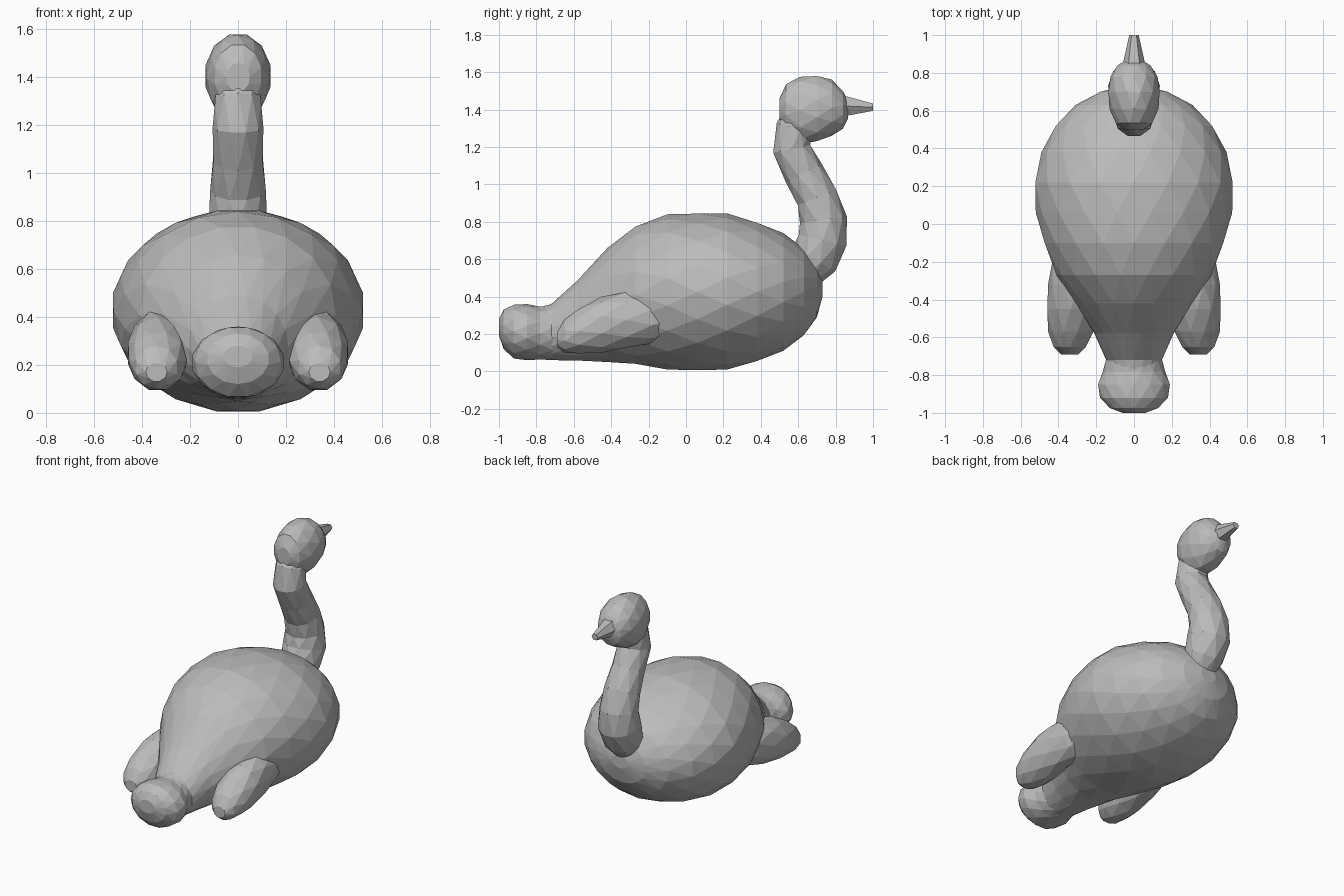
import bpy
import bmesh
from math import sin, cos, pi, atan2
from mathutils import Vector

default_cube = bpy.data.objects.get("Cube")
if default_cube:
    bpy.data.objects.remove(default_cube, do_unlink=True)

# One plain grey for the whole bird
GREY = (0.5, 0.5, 0.5, 1.0)
grey = bpy.data.materials.new("plain grey")
grey.use_nodes = True
grey.diffuse_color = GREY
grey.node_tree.nodes["Principled BSDF"].inputs["Base Color"].default_value = GREY


def loft(name, rings, sides, stagger=True):
    """Skin rings of (centre, half width, half height, tilt) with flat triangles."""
    bm = bmesh.new()
    loops = []
    for i, (centre, width, height, tilt) in enumerate(rings):
        across = Vector((1, 0, 0))
        up = Vector((0, -sin(tilt), cos(tilt)))
        shift = 0.5 * (i % 2) if stagger else 0
        loop = []
        for k in range(sides):
            angle = 2 * pi * (k + shift) / sides
            point = Vector(centre) + across * width * cos(angle) + up * height * sin(angle)
            loop.append(bm.verts.new(point))
        loops.append(loop)
    for i, (a, b) in enumerate(zip(loops, loops[1:])):
        for k in range(sides):
            n = (k + 1) % sides
            if not stagger:
                bm.faces.new((a[k], a[n], b[n], b[k]))
            elif i % 2 == 0:
                bm.faces.new((a[k], a[n], b[k]))
                bm.faces.new((a[n], b[n], b[k]))
            else:
                bm.faces.new((a[k], a[n], b[n]))
                bm.faces.new((a[k], b[n], b[k]))
    bm.faces.new(loops[0])
    bm.faces.new(loops[-1])
    bmesh.ops.recalc_face_normals(bm, faces=bm.faces)
    mesh = bpy.data.meshes.new(name)
    bm.to_mesh(mesh)
    bm.free()
    mesh.materials.append(grey)
    obj = bpy.data.objects.new(name, mesh)
    bpy.context.collection.objects.link(obj)
    return obj


def upright(profile, x=0.0):
    """Rings facing along y from (y, bottom, top, half width)."""
    return [((x, y, (low + top) / 2), w, (top - low) / 2, 0) for y, low, top, w in profile]


# Body: plump egg tapering towards the tail
body = [
    (-0.8, 0.08, 0.34, 0.13), (-0.72, 0.06, 0.36, 0.15), (-0.58, 0.055, 0.49, 0.21),
    (-0.42, 0.05, 0.66, 0.31), (-0.27, 0.035, 0.78, 0.41), (-0.1, 0.01, 0.84, 0.48),
    (0.06, 0, 0.85, 0.52), (0.22, 0.01, 0.845, 0.53), (0.38, 0.05, 0.80, 0.49),
    (0.52, 0.11, 0.74, 0.42), (0.63, 0.19, 0.66, 0.31), (0.70, 0.29, 0.57, 0.18),
    (0.73, 0.40, 0.49, 0.06),
]
loft("body", upright(body), 18)

# Tail: rounded bulb behind the body
tail = [
    (-1, 0.19, 0.28, 0.06), (-0.975, 0.12, 0.33, 0.13), (-0.92, 0.065, 0.36, 0.18),
    (-0.85, 0.06, 0.36, 0.195), (-0.78, 0.06, 0.35, 0.165), (-0.71, 0.06, 0.35, 0.15),
]
loft("tail", upright(tail), 14)

# Wings: mirrored paddles, blunt at the rear and sinking into the body at the front
wing = [
    (0.34, -0.69, 0.13, 0.21, 0.045), (0.34, -0.65, 0.10, 0.28, 0.09),
    (0.335, -0.57, 0.09, 0.34, 0.12), (0.335, -0.45, 0.10, 0.40, 0.13),
    (0.33, -0.32, 0.12, 0.43, 0.125), (0.31, -0.18, 0.15, 0.43, 0.125),
    (0.28, 0, 0.22, 0.40, 0.1),
]
for name, side in (("left_wing", 1), ("right_wing", -1)):
    rings = [upright([spec], side * x)[0] for x, *spec in wing]
    loft(name, rings, 10)

# Neck: S-shaped tube, each ring square to the path
path = [
    (0.62, 0.51, 0.1), (0.685, 0.60, 0.13), (0.73, 0.70, 0.137), (0.735, 0.81, 0.127),
    (0.70, 0.93, 0.116), (0.63, 1.06, 0.108), (0.565, 1.19, 0.106), (0.58, 1.3, 0.1),
    (0.64, 1.4, 0.09),
]
rings = []
for i, (y, z, r) in enumerate(path):
    before, after = path[max(i - 1, 0)], path[min(i + 1, len(path) - 1)]
    tilt = atan2(after[1] - before[1], after[0] - before[0])
    rings.append(((0, y, z), r, r, tilt))
loft("neck", rings, 10)

# Head: short faceted egg
head = [
    (0.5, 1.34, 1.46, 0.05), (0.535, 1.27, 1.54, 0.1), (0.61, 1.215, 1.575, 0.13),
    (0.70, 1.225, 1.585, 0.14), (0.78, 1.26, 1.56, 0.125), (0.84, 1.295, 1.50, 0.09),
    (0.865, 1.35, 1.45, 0.045),
]
loft("head", upright(head), 12)

# Beak: tapered with a blunt end
beak = [(0.82, 1.35, 1.49, 0.065), (1, 1.39, 1.435, 0.025)]
loft("beak", upright(beak), 6, stagger=False)
